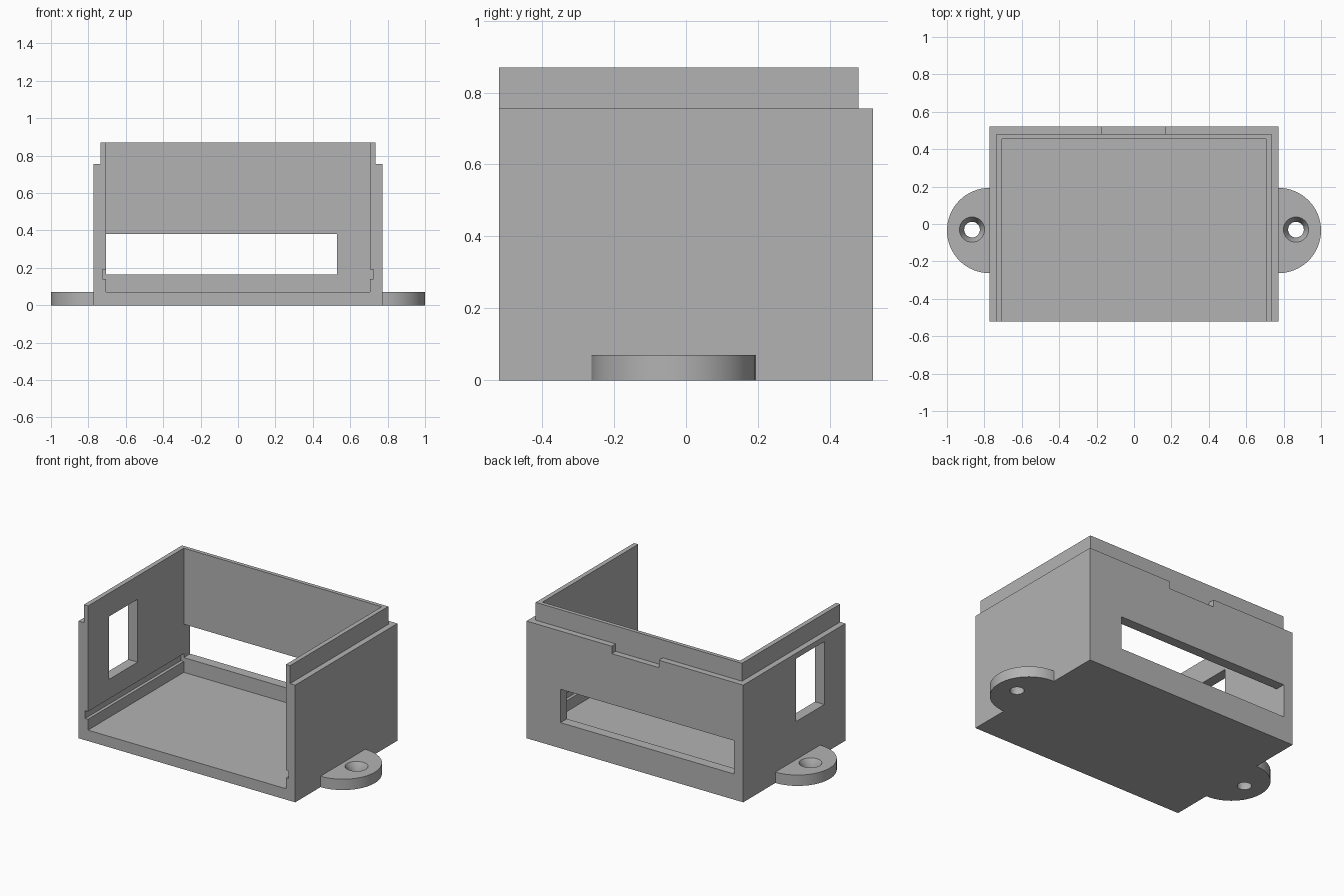
import bpy
import bmesh
from mathutils import Matrix

old = bpy.data.objects.get("Cube")
if old:
    bpy.data.objects.remove(old, do_unlink=True)

# Main dimensions
HALF_X, HALF_Y = 0.772, 0.52
INNER_X, INNER_Y = 0.705, 0.455
LIP_X, LIP_Y = 0.735, 0.48
WALL_TOP, LIP_TOP, FLOOR = 0.755, 0.87, 0.07
TAB_Y, TAB_R = -0.035, 0.228

grey = bpy.data.materials.new("plain grey")
grey.use_nodes = True
colour = (0.45, 0.45, 0.45, 1)
grey.diffuse_color = colour
grey.node_tree.nodes["Principled BSDF"].inputs["Base Color"].default_value = colour


def finish(bm, name):
    mesh = bpy.data.meshes.new(name)
    bm.to_mesh(mesh)
    bm.free()
    mesh.materials.append(grey)
    obj = bpy.data.objects.new(name, mesh)
    bpy.context.collection.objects.link(obj)
    return obj


def box(name, x, y, z):
    """Box from (low, high) pairs along each axis."""
    bm = bmesh.new()
    bmesh.ops.create_cube(bm, size=1)
    for v in bm.verts:
        for i, (low, high) in enumerate((x, y, z)):
            v.co[i] = high if v.co[i] > 0 else low
    return finish(bm, name)


def cone(name, x, y, z, r_low, r_high, sides=64):
    """Upright cylinder or cone between two heights."""
    bm = bmesh.new()
    bmesh.ops.create_cone(bm, cap_ends=True, segments=sides, radius1=r_low,
                          radius2=r_high, depth=z[1] - z[0],
                          matrix=Matrix.Translation((x, y, sum(z) / 2)))
    return finish(bm, name)


def combine(target, tool, operation):
    """Apply a boolean and discard the tool object."""
    mod = target.modifiers.new(tool.name, 'BOOLEAN')
    mod.operation, mod.solver, mod.object = operation, 'EXACT', tool
    bpy.context.view_layer.update()
    graph = bpy.context.evaluated_depsgraph_get()
    mesh = bpy.data.meshes.new_from_object(target.evaluated_get(graph))
    target.modifiers.clear()
    target.data = mesh
    bpy.data.objects.remove(tool, do_unlink=True)


# Outer block with the stepped rim
case = box("case_body", (-HALF_X, HALF_X), (-HALF_Y, HALF_Y), (0, WALL_TOP))
combine(case, box("rim_lip", (-LIP_X, LIP_X), (-HALF_Y, LIP_Y), (0.4, LIP_TOP)), 'UNION')

# Rounded mounting tabs
for side in (-1, 1):
    combine(case, cone("mounting_tab", side * HALF_X, TAB_Y, (0, FLOOR), TAB_R, TAB_R), 'UNION')

# Cavity open at the front and top
combine(case, box("cavity", (-INNER_X, INNER_X), (-1, INNER_Y), (FLOOR, 1)), 'DIFFERENCE')

# Board grooves and countersunk screw holes on both sides
for side in (-1, 1):
    xs = sorted((side * 0.6, side * 0.725))
    combine(case, box("board_groove", xs, (-1, INNER_Y), (0.14, 0.19)), 'DIFFERENCE')
    hole_x = side * 0.866
    combine(case, cone("screw_hole", hole_x, -0.03, (-0.1, 0.2), 0.042, 0.042, 32), 'DIFFERENCE')
    combine(case, cone("countersink", hole_x, -0.03, (0.025, FLOOR + 0.001), 0.042, 0.068, 32), 'DIFFERENCE')

# Back slot, side window and rim notch
combine(case, box("back_slot", (-INNER_X, 0.53), (0.4, 0.7), (0.165, 0.38)), 'DIFFERENCE')
combine(case, box("side_window", (-0.9, -0.6), (-0.305, -0.015), (0.315, 0.72)), 'DIFFERENCE')
combine(case, box("rim_notch", (-0.17, 0.165), (LIP_Y, 0.7), (0.707, 0.8)), 'DIFFERENCE')

case.name = "case_body"
bpy.ops.object.select_all(action='DESELECT')
case.select_set(True)
bpy.context.view_layer.objects.active = case
bpy.ops.object.shade_smooth_by_angle()
